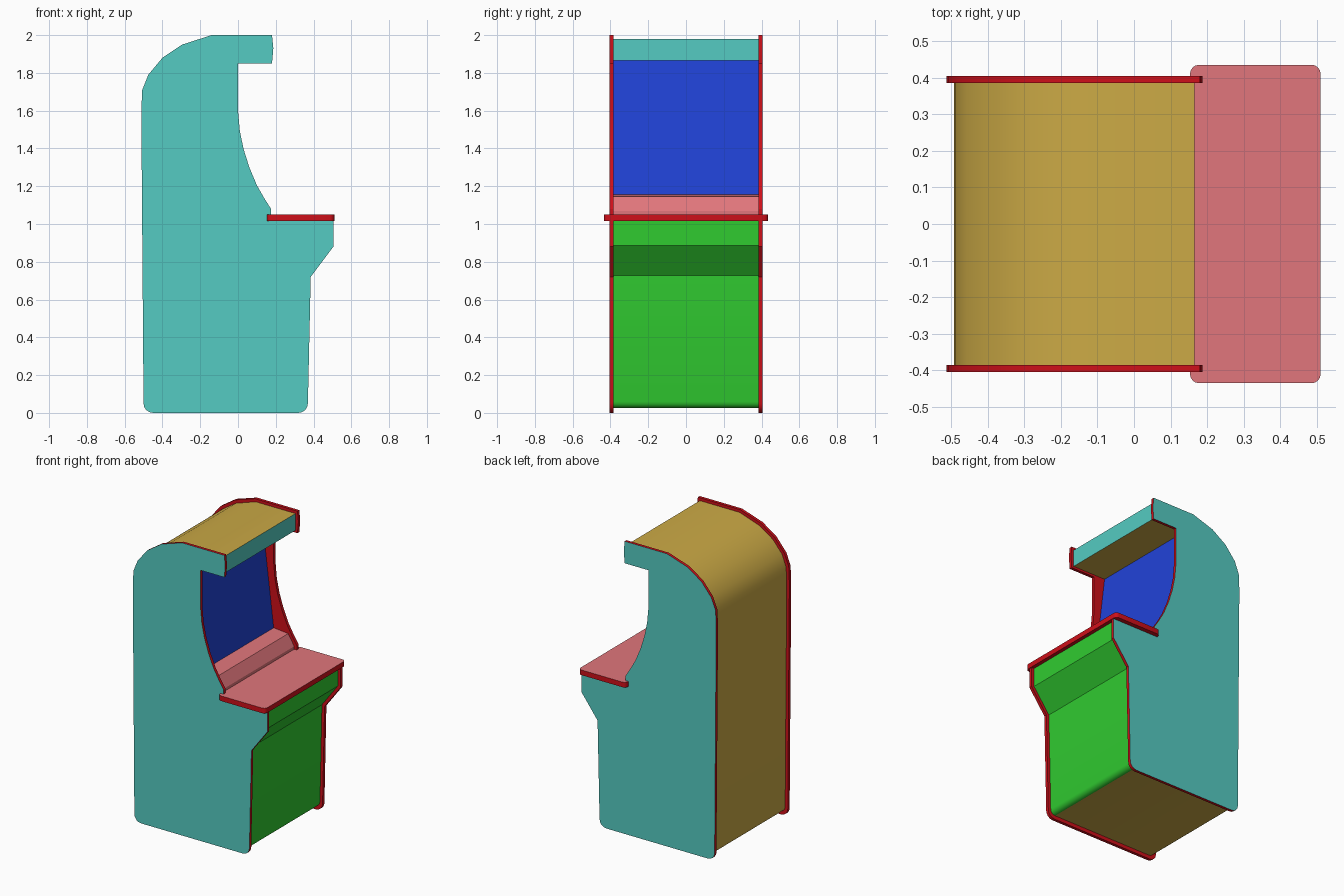
import bpy, bmesh, math

if "Cube" in bpy.data.objects:
    bpy.data.objects.remove(bpy.data.objects["Cube"])


def mat(name, r, g, b):
    m = bpy.data.materials.new(name)
    m.diffuse_color = (r, g, b, 1)
    m.use_nodes = True
    m.node_tree.nodes["Principled BSDF"].inputs["Base Color"].default_value = m.diffuse_color
    return m


RED = mat("red_trim", 0.62, 0.005, 0.01)
TEAL = mat("teal", 0.09, 0.6, 0.54)
GOLD = mat("gold", 0.6, 0.4, 0.06)
GREEN = mat("green", 0.03, 0.6, 0.03)
BLUE = mat("blue", 0.015, 0.055, 0.68)
PINK = mat("pink", 0.75, 0.18, 0.2)


def arc(cx, cz, r, a0, a1, n=4):
    return [(cx + r * math.cos(math.radians(a0 + (a1 - a0) * i / n)),
             cz + r * math.sin(math.radians(a0 + (a1 - a0) * i / n))) for i in range(n + 1)]


def prism(name, pts, place, lo, hi, mats, edge_ids, lo_id, hi_id):
    """Extrude a closed outline from lo to hi; edge_ids gives a material per edge."""
    bm = bmesh.new()
    a = [bm.verts.new(place(p, lo)) for p in pts]
    b = [bm.verts.new(place(p, hi)) for p in pts]
    bm.faces.new(a).material_index = lo_id
    bm.faces.new(b[::-1]).material_index = hi_id
    n = len(pts)
    for i in range(n):
        j = (i + 1) % n
        bm.faces.new((a[i], a[j], b[j], b[i])).material_index = edge_ids[i]
    bmesh.ops.recalc_face_normals(bm, faces=bm.faces)
    me = bpy.data.meshes.new(name)
    bm.to_mesh(me)
    bm.free()
    for m in mats:
        me.materials.append(m)
    ob = bpy.data.objects.new(name, me)
    bpy.context.collection.objects.link(ob)
    bpy.ops.object.select_all(action='DESELECT')
    ob.select_set(True)
    bpy.context.view_layer.objects.active = ob
    bpy.ops.object.shade_smooth_by_angle(angle=math.radians(30))
    return ob


def upright(p, y):
    return (p[0], y, p[1])


def flat(p, z):
    return (p[0], p[1], z)


# Side panels: teal outside, red edge and inside, mirrored across y
side = (arc(-0.45, 0.05, 0.05, 180, 270) + arc(0.32, 0.05, 0.05, 270, 360)
        + [(0.385, 0.72), (0.505, 0.88), (0.505, 1.03), (0.175, 1.03), (0.175, 1.08),
           (0.14, 1.135), (0.1, 1.205), (0.06, 1.3), (0.03, 1.395), (0.01, 1.49), (0, 1.6),
           (0, 1.85), (0.18, 1.85), (0.187, 1.93), (0.18, 2.0),
           (-0.14, 2.0), (-0.295, 1.95), (-0.4, 1.88), (-0.475, 1.79), (-0.507, 1.71),
           (-0.512, 1.6)])
panel = prism("side_panels", side, upright, -0.405, -0.385, [TEAL, RED], [1] * len(side), 0, 1)
mirror = panel.modifiers.new("Mirror", 'MIRROR')
mirror.use_axis = (False, True, False)

# Cabinet body: each stretch of the inset outline carries its own colour
GO, GR, PI, BL, TE = range(5)
stretches = [
    (GO, arc(-0.445, 0.06, 0.035, 180, 270)),                                 # back and base
    (GR, arc(0.315, 0.06, 0.035, 270, 360)
     + [(0.365, 0.727), (0.485, 0.887)]),                                     # lower front
    (GO, [(0.485, 1.03)]),                                                    # hidden under deck
    (PI, [(0.155, 1.03), (0.155, 1.07), (0.11, 1.145)]),                      # bezel ledge
    (BL, [(0.0, 1.155)]),                                                     # screen
    (GO, [(-0.085, 1.865)]),                                                  # hood underside
    (TE, [(0.165, 1.865)]),                                                   # marquee
    (GO, [(0.165, 1.98), (-0.135, 1.98), (-0.285, 1.93), (-0.387, 1.863),
          (-0.457, 1.78), (-0.487, 1.7), (-0.492, 1.6)]),                     # roof and back
]
body = [p for _, pts in stretches for p in pts]
ids = [m for m, pts in stretches for _ in pts]
prism("cabinet_body", body, upright, -0.386, 0.386,
      [GOLD, GREEN, PINK, BLUE, TEAL], ids, GO, GO)

# Control deck: rounded board with pink top and red edge
deck = (arc(0.485, 0.41, 0.025, 0, 90) + arc(0.178, 0.41, 0.025, 90, 180)
        + arc(0.178, -0.41, 0.025, 180, 270) + arc(0.485, -0.41, 0.025, 270, 360))
prism("control_deck", deck, flat, 1.015, 1.05, [RED, PINK], [0] * len(deck), 0, 1)
